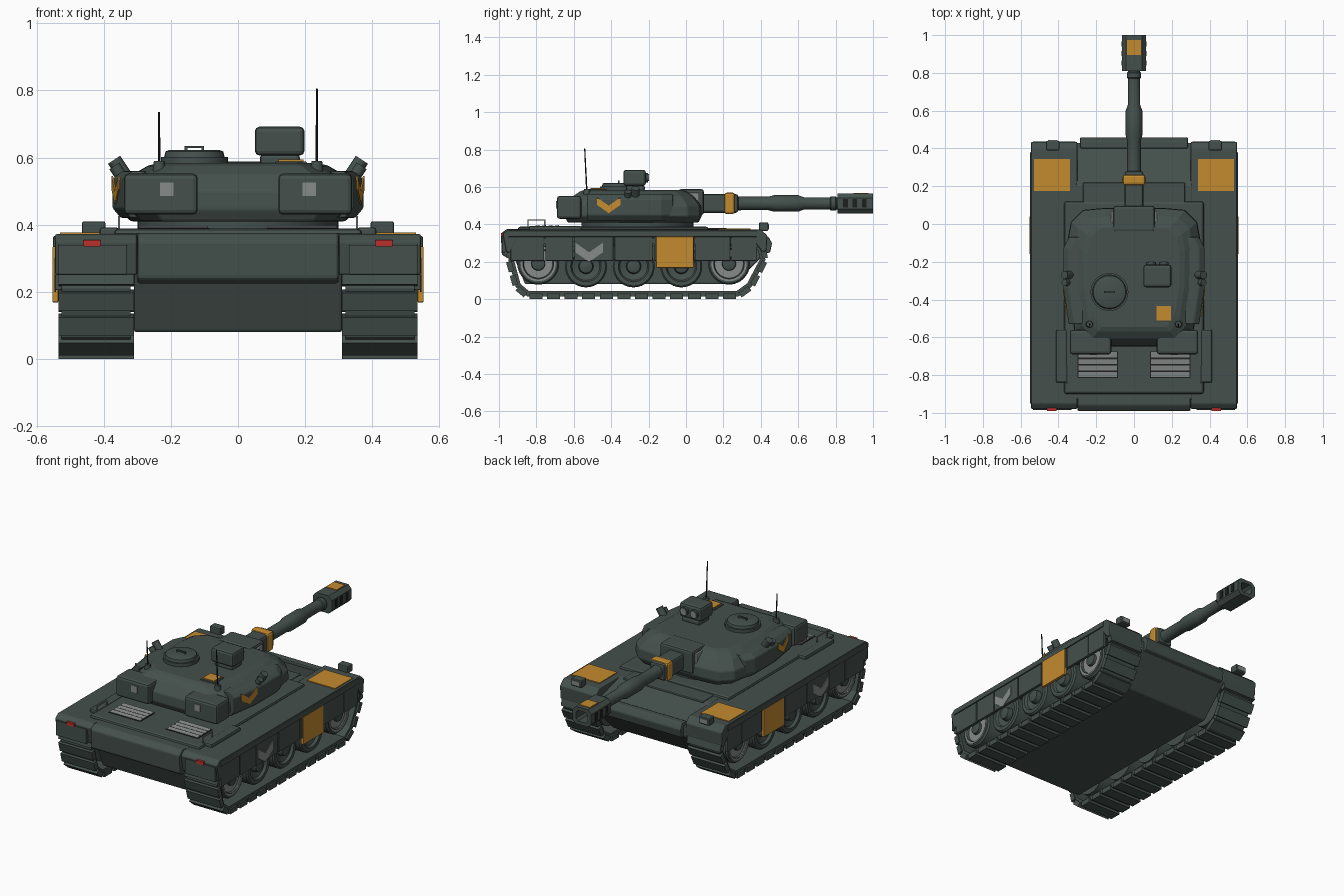
import bpy, bmesh, math
from mathutils import Vector, Matrix

if "Cube" in bpy.data.objects:
    bpy.data.objects.remove(bpy.data.objects["Cube"])


def material(name, r, g, b):
    m = bpy.data.materials.new(name)
    m.use_nodes = True
    m.diffuse_color = (r, g, b, 1)
    m.node_tree.nodes["Principled BSDF"].inputs["Base Color"].default_value = (r, g, b, 1)
    return m


ARMOUR = material("green grey armour", .058, .08, .072)
ORANGE = material("orange marking", .55, .26, .028)
GREY = material("light grey metal", .24, .26, .255)
RED = material("red lamp", .5, .03, .025)
BLACK = material("dark opening", .012, .014, .013)


def finish(name, bm, mat, mirror=False, bevel=0, smooth=False):
    """Turn a bmesh into an object, with optional mirroring and edge bevels."""
    bmesh.ops.recalc_face_normals(bm, faces=bm.faces)
    me = bpy.data.meshes.new(name)
    bm.to_mesh(me)
    bm.free()
    me.materials.append(mat)
    ob = bpy.data.objects.new(name, me)
    bpy.context.collection.objects.link(ob)
    if smooth:
        me.shade_smooth()
        me.set_sharp_from_angle(angle=math.radians(35))
    if bevel:
        mod = ob.modifiers.new("bevel", "BEVEL")
        mod.width, mod.segments, mod.limit_method = bevel, 2, 'ANGLE'
    if mirror:
        ob.modifiers.new("mirror", "MIRROR")
    return ob


def add_box(bm, x, y, z, turn=None):
    size = Vector((x[1] - x[0], y[1] - y[0], z[1] - z[0]))
    mid = Vector((x[0] + x[1], y[0] + y[1], z[0] + z[1])) / 2
    mat = Matrix.Translation(mid) @ (turn or Matrix()) @ Matrix.Diagonal((*size, 1))
    bmesh.ops.create_cube(bm, size=1, matrix=mat)


def box(name, x, y, z, mat=ARMOUR, mirror=False, bevel=0, turn=None):
    bm = bmesh.new()
    add_box(bm, x, y, z, turn)
    return finish(name, bm, mat, mirror, bevel)


def loft(name, rings, mat=ARMOUR, mirror=False, bevel=0, smooth=False, closed=False):
    """Skin a list of equal point rings, capping the ends unless closed."""
    bm = bmesh.new()
    vs = [[bm.verts.new(p) for p in r] for r in rings]
    n = len(vs[0])
    for a, b in zip(vs, vs[1:] + (vs[:1] if closed else [])):
        for i in range(n):
            bm.faces.new((a[i], a[(i + 1) % n], b[(i + 1) % n], b[i]))
    if not closed:
        bm.faces.new(vs[0])
        bm.faces.new(vs[-1])
    return finish(name, bm, mat, mirror, bevel, smooth)


def side_prism(name, pts, x0, x1, mat=ARMOUR, mirror=False, bevel=0):
    return loft(name, [[(x, y, z) for y, z in pts] for x in (x0, x1)], mat, mirror, bevel)


def lathe(name, profile, centre, axis, mat=ARMOUR, mirror=False, sides=32):
    """Revolve (distance, radius) pairs about a world axis through centre."""
    c, d = Vector(centre), Vector(axis).normalized()
    u = d.orthogonal().normalized()
    v = d.cross(u)
    ang = [math.tau * i / sides for i in range(sides)]
    rings = [[c + d * t + (u * math.cos(a) + v * math.sin(a)) * r for a in ang] for t, r in profile]
    return loft(name, rings, mat, mirror, smooth=True)


X, Y, Z = Vector((1, 0, 0)), Vector((0, 1, 0)), Vector((0, 0, 1))

# Hull
side_prism("lower_hull", [(-.93, .25), (-.86, .08), (.26, .08), (.43, .25), (.43, .31), (.2, .375), (-.93, .375)],
           -.31, .31, bevel=.008)
side_prism("rear_plate", [(-.985, .24), (-.965, .225), (-.9, .225), (-.9, .375), (-.96, .375), (-.99, .35)],
           -.3, .3, bevel=.008)
side_prism("nose_plate", [(.4, .24), (.45, .25), (.46, .3), (.44, .335), (.4, .335)], -.285, .285, bevel=.006)
box("rear_deck", (-.37, .37), (-.9, .12), (.36, .388), bevel=.015)
box("glacis_hatch", (-.27, .27), (.1, .22), (.365, .38), bevel=.006)
side_prism("fender", [(-.96, .25), (-.94, .25), (-.9, .33), (.35, .33), (.41, .25), (.43, .26), (.435, .34),
                      (.4, .372), (-.95, .372), (-.98, .35)], .3, .545, mirror=True, bevel=.006)
box("fender_lip", (.535, .551), (-.95, .38), (.333, .366), mirror=True, bevel=.004)
box("rear_flap", (.33, .535), (-.985, -.965), (.25, .34), mirror=True, bevel=.004)
box("rear_lamp", (.41, .46), (-.99, -.975), (.335, .355), RED, True)
box("headlamp", (.395, .465), (.39, .44), (.365, .41), mirror=True, bevel=.006)
box("headlamp_lens", (.405, .455), (.438, .444), (.375, .4), GREY, True)
box("fender_marking", (.34, .53), (.175, .345), (.368, .377), ORANGE, True)
box("side_locker", (.355, .412), (-.84, -.56), (.365, .392), mirror=True, bevel=.008)

# Engine grilles
box("grille_bed", (.085, .3), (-.815, -.675), (.38, .39), BLACK, True)
bm = bmesh.new()
for i in range(4):
    y = -.81 + i * .035
    add_box(bm, (.09, .295), (y, y + .027), (.384, .394), Matrix.Rotation(.15, 4, 'X'))
finish("grille_slats", bm, GREY, True)

# Rails on the rear deck
bm = bmesh.new()
for y in (-.845, -.755):
    add_box(bm, (.352, .358), (y - .003, y + .003), (.37, .425))
add_box(bm, (.352, .358), (-.848, -.752), (.42, .426))
finish("deck_rail", bm, GREY, True)

# Side skirts with markings
edges = [-.94, -.755, -.6, -.385, -.175, .045, .24, .38]
bm = bmesh.new()
for a, b in zip(edges, edges[1:]):
    add_box(bm, (.525, .544), (a + .003, b - .003), (.205, .335))
finish("skirt_panels", bm, ARMOUR, True, .004)
box("skirt_marking", (.535, .553), (-.16, .04), (.168, .335), ORANGE, True, .004)


def chevron(name, y, z, w, h, arm, x, mat, slope=0):
    pts = [(y - w, z + h), (y, z + h - w * .7), (y + w, z + h), (y + w, z + h - arm),
           (y, z + h - w * .7 - arm), (y - w, z + h - arm)]
    rings = [[(x + d + slope * (q[0] - y), *q) for q in pts] for d in (0, .005)]
    loft(name, rings, mat, True)


chevron("skirt_chevron", -.518, .25, .073, .052, .052, .542, GREY)

# Road wheels
for i in range(5):
    y = -.79 + i * .255
    end = i in (0, 4)
    c = (.34, y, .19 if end else .175)
    lathe("road_wheel", [(0, .112), (.165, .112), (.175, .104), (.175, .082), (.16, .074), (.15, .04),
                         (.18, .035), (.185, .02)], c, X, mirror=True)
    if end:
        lathe("wheel_rim", [(.165, .094), (.178, .094), (.178, .084), (.165, .084)], c, X, GREY, True)

# Tracks: a band with pads spaced along the loop
loop = [Vector((0, *p)) for p in [(-.85, .015), (.28, .015), (.35, .065), (.425, .21), (.41, .28), (.35, .31),
                                  (-.88, .31), (-.935, .28), (-.95, .21), (-.91, .065)]]
mid = sum(loop, Vector()) / len(loop)
inner = []
for i, p in enumerate(loop):
    a = (p - loop[i - 1]).normalized()
    b = (loop[(i + 1) % len(loop)] - p).normalized()
    inward = (X.cross(a) + X.cross(b)).normalized()
    inner.append(p + inward * .03)
loft("track_band", [[p + X * .32, p + X * .525, q + X * .525, q + X * .32] for p, q in zip(loop, inner)],
     ARMOUR, True, closed=True)
bm = bmesh.new()
for i, p in enumerate(loop):
    q = loop[(i + 1) % len(loop)]
    d = q - p
    count = max(1, round(d.length / .096))
    step = d.length / count
    turn = Matrix.Rotation(math.atan2(d.z, d.y), 4, 'X')
    for k in range(count):
        c = p + d * ((k + .5) / count)
        add_box(bm, (.31, .535), (c.y - step * .37, c.y + step * .37), (c.z - .015, c.z + .015), turn)
finish("track_pads", bm, ARMOUR, True)

# Turret
lathe("turret_ring", [(0, .3), (.05, .3)], (0, -.26, .375), Z, sides=48)
half = [(.16, .085), (.27, .075), (.335, .01), (.355, -.1), (.35, -.36), (.315, -.57), (.25, -.65)]
outline = half + [(-x, y) for x, y in reversed(half)]
levels = [(.41, .9, .95), (.445, 1, 1), (.5, .99, .99), (.55, .88, .88), (.575, .76, .78), (.583, .68, .72)]
loft("turret_shell", [[(x * sx, -.28 + (y + .28) * sy, z) for x, y in outline] for z, sx, sy in levels],
     bevel=.006)
cheek = [(.3, -.07), (.345, -.07), (.374, -.13), (.374, -.34), (.345, -.53), (.3, -.53)]
loft("turret_cheek", [[(x - d, y, z) for x, y in cheek] for z, d in ((.42, .025), (.45, 0), (.535, 0), (.56, .03))],
     ARMOUR, True, .006)
chevron("turret_chevron", -.413, .505, .064, .04, .04, .362, ORANGE, .158)
box("rear_bin", (.12, .34), (-.69, -.56), (.43, .552), mirror=True, bevel=.014)
box("rear_bin_badge", (.192, .232), (-.694, -.688), (.486, .526), GREY, True)
lathe("smoke_launcher", [(0, .022), (.07, .022)], (.33, -.27, .535), (.5, 0, .75), mirror=True, sides=12)
lathe("smoke_launcher_rear", [(0, .018), (.06, .018)], (.335, -.31, .525), (.5, 0, .75), mirror=True, sides=12)

# Commander hatch
lathe("hatch", [(0, .1), (.022, .1), (.022, .09), (.038, .086), (.042, .076)], (-.13, -.36, .58), Z)
bm = bmesh.new()
for x in (-.155, -.105):
    add_box(bm, (x - .004, x + .004), (-.364, -.356), (.615, .634))
add_box(bm, (-.159, -.101), (-.364, -.356), (.628, .635))
finish("hatch_handle", bm, ARMOUR)

# Sight head with two lenses
box("sight_base", (.065, .185), (-.32, -.22), (.575, .61), bevel=.012)
box("sight_head", (.05, .198), (-.335, -.215), (.606, .692), bevel=.014)
for x in (.09, .158):
    lathe("sight_lens_ring", [(0, .026), (.02, .026)], (x, -.222, .65), Y, sides=20)
    lathe("sight_lens", [(0, .019), (.023, .019)], (x, -.222, .65), Y, GREY, sides=20)
box("loader_hatch", (.11, .205), (-.52, -.425), (.575, .588), bevel=.004)
box("loader_hatch_marking", (.12, .195), (-.51, -.435), (.586, .594), ORANGE)

# Antennas
for x, top in ((-.235, .735), (.235, .805)):
    lathe("antenna_base", [(0, .02), (.035, .016)], (x, -.53, .555), Z, sides=12)
    lathe("antenna", [(0, .004), (top - .57, .003)], (x, -.53, .57), (0, -.05, 1), BLACK, sides=8)

# Gun
GUN = Vector((0, 0, .512))
box("mantlet", (-.11, .11), (-.04, .095), (.45, .588), bevel=.012)
box("mantlet_side_plate", (.108, .122), (0, .07), (.47, .57), GREY, True, .004)
box("gun_sleeve", (-.05, .05), (.08, .28), (.462, .562), bevel=.014)
box("gun_collar", (-.06, .06), (.205, .262), (.455, .57), ORANGE, bevel=.014)
lathe("barrel", [(.25, .04), (.3, .036), (.44, .036), (.47, .044), (.6, .044), (.63, .033), (.77, .033),
                 (.775, .038), (.8, .038), (.805, .032), (.84, .032)], GUN, Y, sides=24)
oct_pts = [(.063, .03), (.042, .053), (-.042, .053), (-.063, .03), (-.063, -.03), (-.042, -.053),
           (.042, -.053), (.063, -.03)]
loft("muzzle_brake", [[GUN + Vector((x * s, y, z * s)) for x, z in oct_pts]
                      for y, s in ((.81, 1), (1, 1), (1, .6), (.9, .6))])
box("muzzle_bore", (-.036, .036), (.9, .91), (.482, .542), BLACK)
bm = bmesh.new()
for y in (.84, .89, .94):
    add_box(bm, (.06, .066), (y, y + .025), (.49, .535))
finish("muzzle_vents", bm, BLACK, True)
box("muzzle_marking", (-.037, .037), (.895, .975), (.56, .569), ORANGE)
